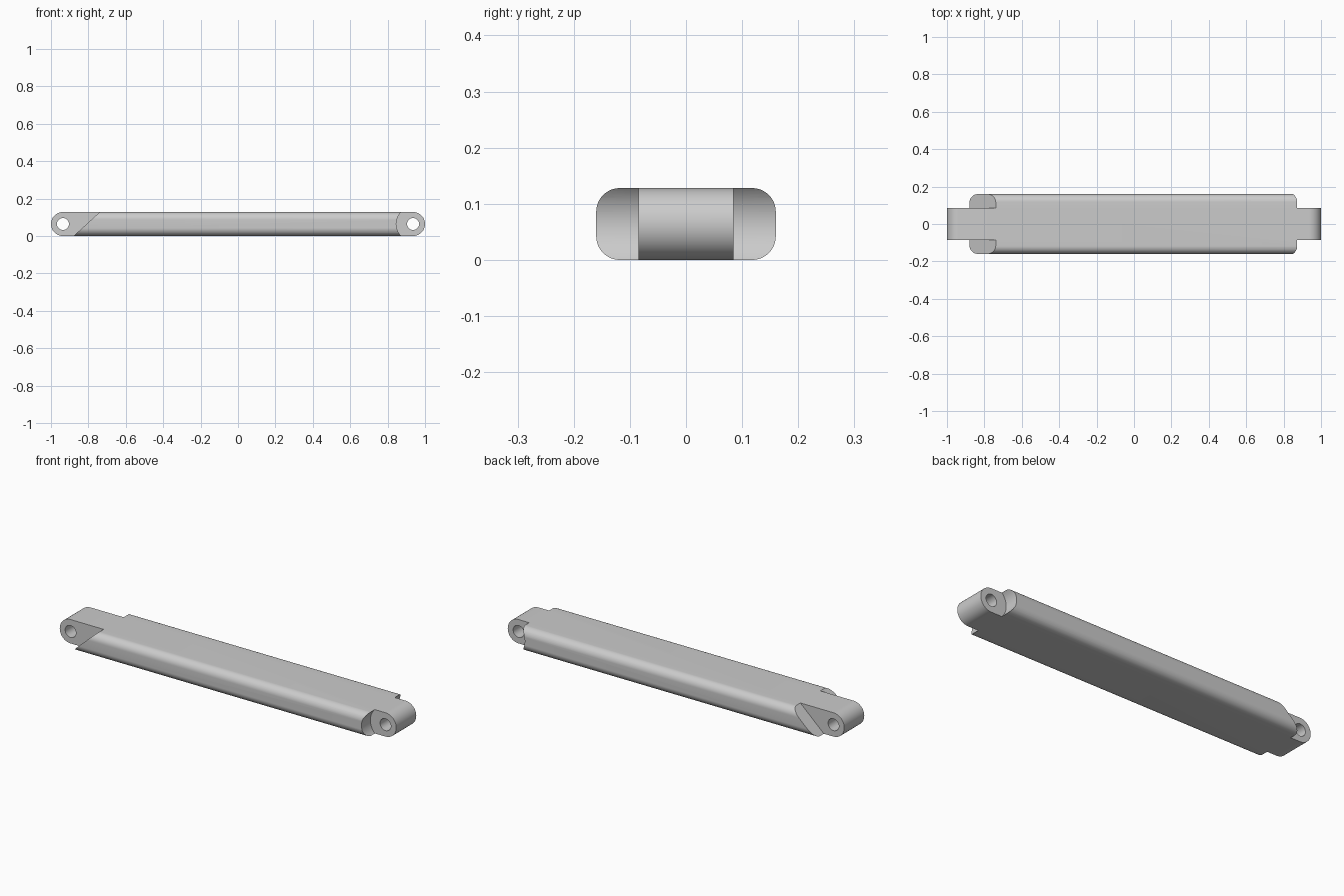
import bpy, bmesh
from math import cos, sin, pi, radians
from mathutils import Vector

cube = bpy.data.objects.get("Cube")
if cube:
    bpy.data.objects.remove(cube)

HEIGHT, HALF_WIDTH, CORNER = 0.128, 0.16, 0.042
MID = HEIGHT / 2          # height of the pin axis
PIN = 1 - MID             # distance of each pin from the centre
TONGUE = 0.085            # half thickness of the end tongues
HOLE, CLEARANCE = 0.032, 0.09

grey = bpy.data.materials.new("light grey")
grey.use_nodes = True
colour = (0.6, 0.6, 0.6, 1)
grey.diffuse_color = colour
grey.node_tree.nodes["Principled BSDF"].inputs["Base Color"].default_value = colour


def arc(cx, cz, r, start, end, steps):
    angles = [radians(start + (end - start) * i / steps) for i in range(steps + 1)]
    return [(cx + r * cos(a), cz + r * sin(a)) for a in angles]


def prism(name, outline, along, low, high):
    """Extrude a closed outline along the x or the y axis."""
    def place(u, v, w):
        return (w, u, v) if along == "x" else (u, w, v)
    bm = bmesh.new()
    face = bm.faces.new([bm.verts.new(place(u, v, low)) for u, v in outline])
    new = bmesh.ops.extrude_face_region(bm, geom=[face])["geom"]
    shift = Vector(place(0, 0, high - low))
    bmesh.ops.translate(bm, vec=shift, verts=[v for v in new if isinstance(v, bmesh.types.BMVert)])
    bmesh.ops.recalc_face_normals(bm, faces=bm.faces)
    mesh = bpy.data.meshes.new(name)
    bm.to_mesh(mesh)
    bm.free()
    mesh.materials.append(grey)
    obj = bpy.data.objects.new(name, mesh)
    bpy.context.collection.objects.link(obj)
    return obj


# Bar with a rounded rectangular section
section = []
for i, (sy, sz) in enumerate([(1, 1), (-1, 1), (-1, -1), (1, -1)]):
    section += arc(sy * (HALF_WIDTH - CORNER), MID + sz * (MID - CORNER),
                   CORNER, 90 * i, 90 * i + 90, 12)
bar = prism("link_bar", section, "x", -1.05, 1.05)

cutters = []
for s in (-1, 1):
    # Rounded tongue ends
    tip = [(s * x, z) for x, z in arc(PIN, MID, MID, -90, 90, 32)]
    tip += [(s * PIN, 0.3), (s * 1.2, 0.3), (s * 1.2, -0.2), (s * PIN, -0.2)]
    cutters.append(prism("end_cutter", tip, "y", -0.3, 0.3))
    # Pin holes
    cutters.append(prism("hole_cutter", arc(s * PIN, MID, HOLE, 0, 350, 35), "y", -0.3, 0.3))
    # Side recesses: concave shoulder at one end, slanted shoulder at the other
    low, high = sorted((s * TONGUE, s * 0.3))
    shoulder = arc(PIN, MID, CLEARANCE, 90, 270, 40) + [(1.2, -0.026), (1.2, 0.154)]
    cutters.append(prism("shoulder_cutter", shoulder, "y", low, high))
    slant = [(-0.63, 0.228), (-0.988, -0.1), (-1.2, -0.1), (-1.2, 0.228)]
    cutters.append(prism("slant_cutter", slant, "y", low, high))

for cutter in cutters:
    cutter.hide_render = True
    cut = bar.modifiers.new(cutter.name, "BOOLEAN")
    cut.operation, cut.solver, cut.object = "DIFFERENCE", "EXACT", cutter

# Keep the finished shape and drop the cutters
bpy.context.view_layer.update()
graph = bpy.context.evaluated_depsgraph_get()
finished = bpy.data.meshes.new_from_object(bar.evaluated_get(graph))
bar.modifiers.clear()
bar.data = finished
for cutter in cutters:
    bpy.data.objects.remove(cutter)

bpy.ops.object.select_all(action="DESELECT")
bar.select_set(True)
bpy.context.view_layer.objects.active = bar
bpy.ops.object.shade_smooth_by_angle(angle=radians(30))
